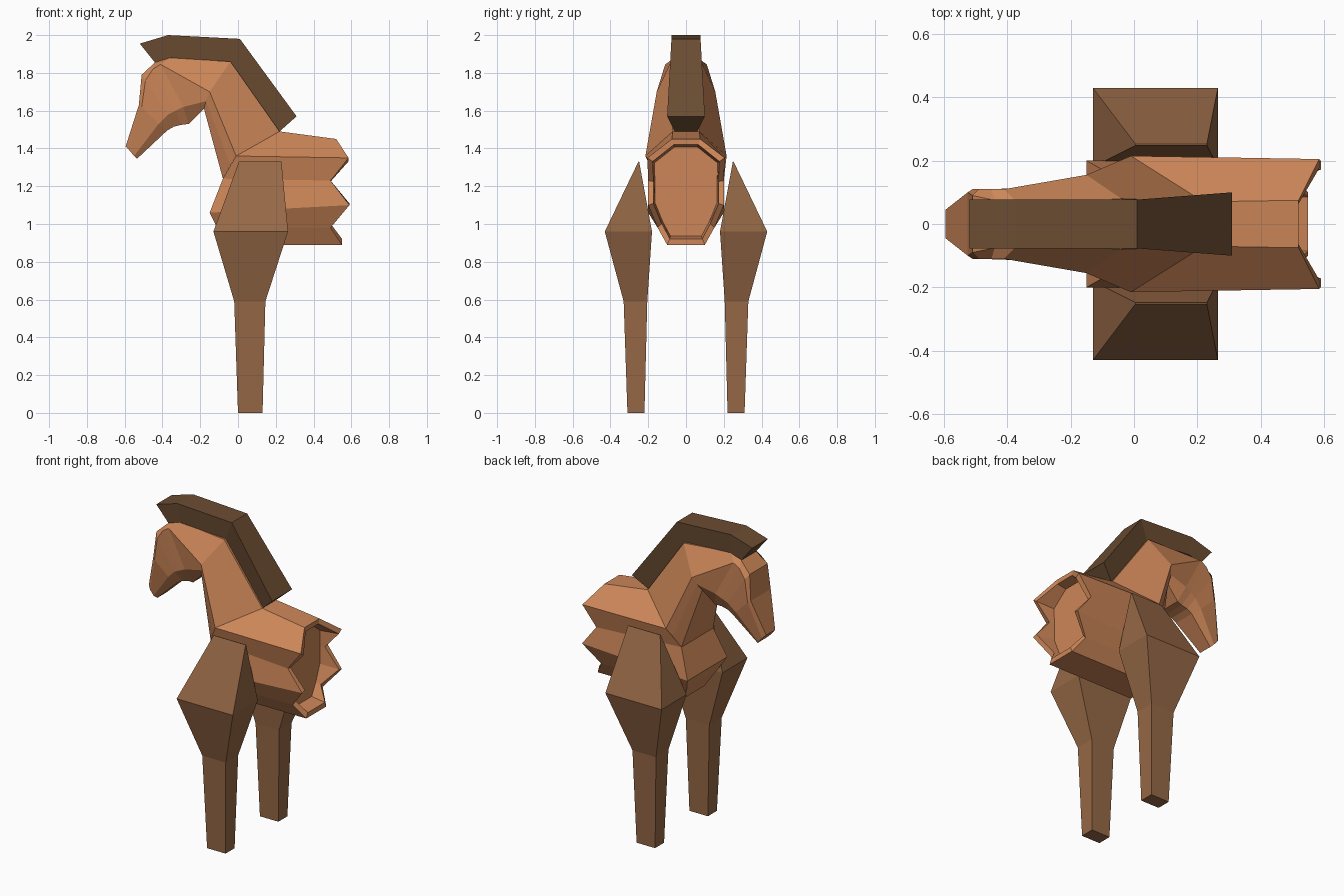
import bpy
import bmesh

cube = bpy.data.objects.get("Cube")
if cube:
    bpy.data.objects.remove(cube, do_unlink=True)


def make_material(name, color):
    mat = bpy.data.materials.new(name)
    mat.use_nodes = True
    mat.diffuse_color = (*color, 1)
    mat.node_tree.nodes["Principled BSDF"].inputs["Base Color"].default_value = (*color, 1)
    return mat


tan = make_material("tan coat", (0.61, 0.24, 0.098))
brown = make_material("leg brown", (0.305, 0.138, 0.061))
dark = make_material("dark mane brown", (0.148, 0.073, 0.032))


def loft(name, rings, mat):
    """Skin closed rings whose second half runs back along the first; close both ends with strips."""
    bm = bmesh.new()
    rows = [[bm.verts.new(p) for p in ring] for ring in rings]
    n = len(rows[0])
    for a, b in zip(rows, rows[1:]):
        for i in range(n):
            j = (i + 1) % n
            bm.faces.new((a[i], a[j], b[j], b[i]))
    for row in (rows[0], rows[-1]):
        for i in range(n // 2 - 1):
            bm.faces.new((row[i], row[i + 1], row[n - 2 - i], row[n - 1 - i]))
    bmesh.ops.recalc_face_normals(bm, faces=bm.faces)
    mesh = bpy.data.meshes.new(name)
    bm.to_mesh(mesh)
    bm.free()
    mesh.materials.append(mat)
    obj = bpy.data.objects.new(name, mesh)
    bpy.context.collection.objects.link(obj)
    return obj


def mirrored(half):
    """Full ring from the points of one side, listed top to bottom."""
    return half + [(x, -y, z) for x, y, z in reversed(half)]


# Body: chest ring, jagged rear rim, and a recessed flat end
chest = [(.22, .07, 1.49), (-.01, .215, 1.36), (-.08, .16, 1.24),
         (-.15, .2, 1.06), (-.11, .15, .98), (-.06, .1, .89)]
rim = [(.52, .075, 1.45), (.585, .205, 1.35), (.49, .2, 1.23),
       (.59, .2, 1.1), (.49, .15, .98), (.55, .1, .89)]
mid = 1.18
inner = [(x, y * .86, mid + (z - mid) * .89) for x, y, z in rim]
end = [(.46, y * .82, mid + (z - mid) * .84) for x, y, z in rim]
loft("body", [mirrored(r) for r in (chest, rim, inner, end)], tan)

# Neck and head, from the withers round to the muzzle
neck = [
    [(.22, .07, 1.49), (-.01, .215, 1.36), (-.04, .19, 1.31), (-.08, .16, 1.24)],
    [(-.04, .08, 1.86), (-.15, .155, 1.7), (-.17, .13, 1.65), (-.18, .09, 1.61)],
    [(-.36, .06, 1.88), (-.41, .11, 1.845), (-.29, .12, 1.62), (-.26, .08, 1.53)],
    [(-.44, .075, 1.855), (-.45, .11, 1.82), (-.33, .115, 1.6), (-.3, .07, 1.525)],
    [(-.51, .09, 1.79), (-.49, .11, 1.76), (-.37, .11, 1.58), (-.34, .07, 1.515)],
    [(-.525, .1, 1.63), (-.51, .11, 1.62), (-.42, .1, 1.53), (-.375, .07, 1.495)],
    [(-.595, .045, 1.41), (-.575, .06, 1.39), (-.55, .06, 1.36), (-.535, .045, 1.345)],
]
loft("neck_and_head", [mirrored(r) for r in neck], tan)

# Mane: thick strip along the crest
mane = [
    [(-.52, .077, 1.955), (-.44, .07, 1.855)],
    [(-.37, .077, 2), (-.36, .07, 1.88)],
    [(.01, .077, 1.98), (-.04, .065, 1.86)],
    [(.31, .1, 1.57), (.22, .06, 1.49)],
]
loft("mane", [mirrored(r) for r in mane], dark)

# Legs: tapered four-sided posts with a ridge at the shoulder
# (height, front x, back x, inner y, outer y)
levels = [(0, 0, .13, .22, .31), (.59, -.02, .145, .205, .33),
          (.96, -.13, .265, .18, .43), (1.33, .005, .23, .248, .252)]
for side, name in ((1, "back_leg"), (-1, "front_leg")):
    rings = [[(x0, side * y0, z), (x1, side * y0, z), (x1, side * y1, z), (x0, side * y1, z)]
             for z, x0, x1, y0, y1 in levels]
    loft(name, rings, brown)
